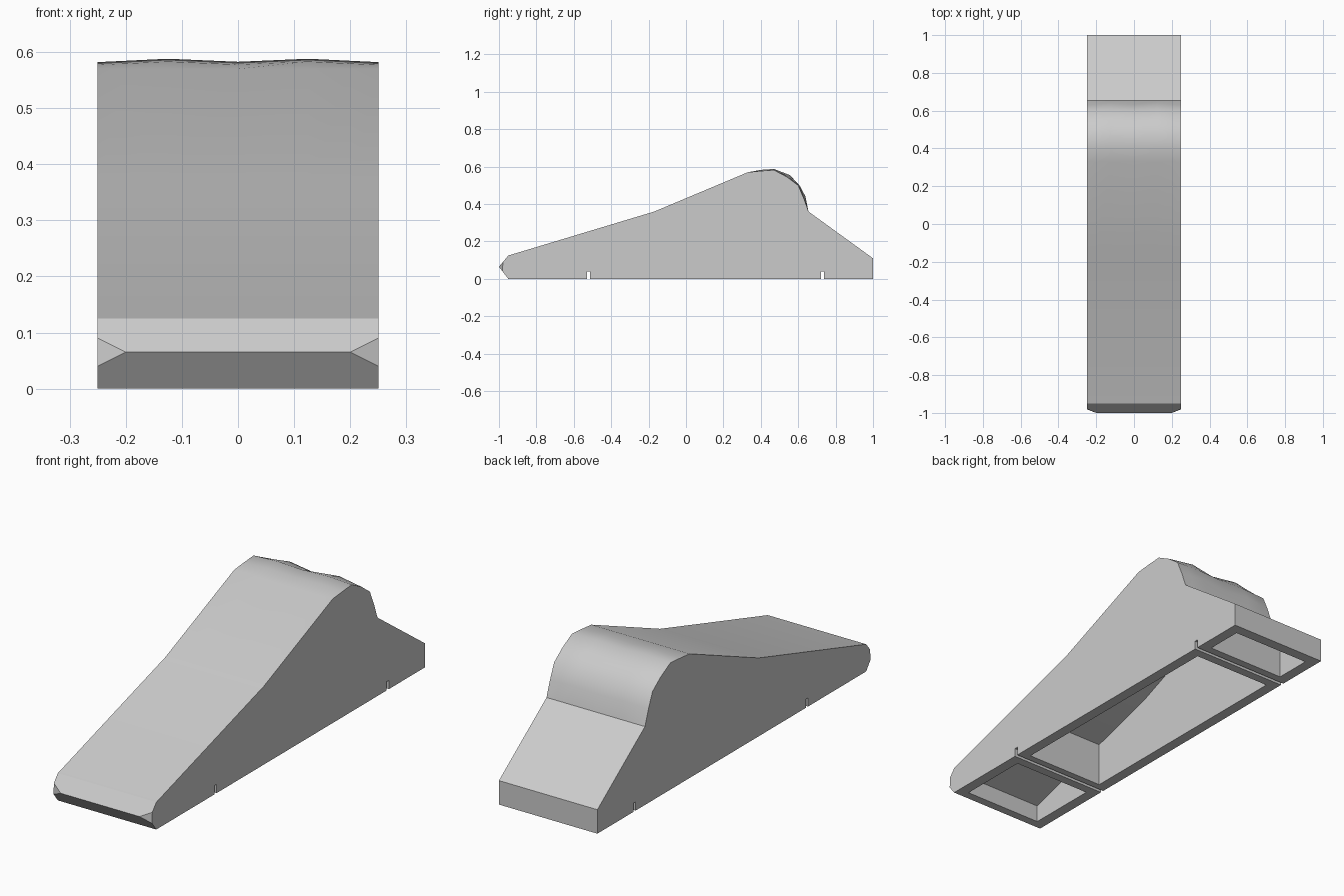
import bpy
import bmesh
import math

if "Cube" in bpy.data.objects:
    bpy.data.objects.remove(bpy.data.objects["Cube"], do_unlink=True)

grey = bpy.data.materials.new("plain grey")
grey.use_nodes = True
colour = (0.6, 0.6, 0.6, 1)
grey.diffuse_color = colour
grey.node_tree.nodes["Principled BSDF"].inputs["Base Color"].default_value = colour


def loft(name, sections):
    """Skin matching (y, z) outlines placed at each x and cap both ends."""
    bm = bmesh.new()
    rings = [[bm.verts.new((x, y, z)) for y, z in outline] for x, outline in sections]
    for a, b in zip(rings, rings[1:]):
        for i in range(len(a)):
            j = (i + 1) % len(a)
            bm.faces.new((a[i], a[j], b[j], b[i]))
    bm.faces.new(rings[0])
    bm.faces.new(rings[-1])
    bmesh.ops.remove_doubles(bm, verts=bm.verts, dist=0.0005)
    bmesh.ops.recalc_face_normals(bm, faces=bm.faces)
    mesh = bpy.data.meshes.new(name)
    bm.to_mesh(mesh)
    bm.free()
    mesh.materials.append(grey)
    obj = bpy.data.objects.new(name, mesh)
    bpy.context.collection.objects.link(obj)
    return obj


# Wedge body: hump swells between the sides and the centre line
flat_hump = [(0.40, 0.577), (0.47, 0.582), (0.54, 0.545), (0.60, 0.50), (0.63, 0.43)]
full_hump = [(0.40, 0.583), (0.47, 0.588), (0.555, 0.555), (0.607, 0.50), (0.639, 0.44)]


def body_outline(bulge, nose):
    hump = [(a[0] + (b[0] - a[0]) * bulge, a[1] + (b[1] - a[1]) * bulge)
            for a, b in zip(flat_hump, full_hump)]
    return ([(-0.95, 0)] + nose + [(-0.95, 0.125), (-0.17, 0.36), (0.33, 0.57)]
            + hump + [(0.655, 0.36), (1, 0.11), (1, 0)])


side_nose = [(-0.981, 0.04), (-0.979, 0.09)]
ridge_nose = [(-1, 0.065), (-1, 0.065)]
half = [(0.25, 0, side_nose), (0.2, 0.4, ridge_nose), (0.125, 1, ridge_nose)]
columns = ([(-x, b, n) for x, b, n in half] + [(0, 0.1, ridge_nose)]
           + [(x, b, n) for x, b, n in reversed(half)])
body = loft("wedge_body", [(x, body_outline(b, n)) for x, b, n in columns])

# Hollow pockets in the underside, following the roof line
roofs = {
    "front_pocket": [(-0.91, 0.08), (-0.57, 0.18)],
    "middle_pocket": [(-0.48, 0.205), (-0.16, 0.30), (0.34, 0.51), (0.46, 0.525),
                      (0.55, 0.47), (0.60, 0.33), (0.68, 0.28)],
    "rear_pocket": [(0.775, 0.21), (0.95, 0.085)],
}
cutters = []
for name, roof in roofs.items():
    outline = [(roof[0][0], -0.1)] + roof + [(roof[-1][0], -0.1)]
    cutters.append(loft(name, [(-0.2, outline), (0.2, outline)]))

# Axle slots across the full width
for y in (-0.52, 0.73):
    outline = [(y - 0.008, -0.1), (y - 0.008, 0.04), (y + 0.008, 0.04), (y + 0.008, -0.1)]
    cutters.append(loft("axle_slot", [(-0.3, outline), (0.3, outline)]))

bpy.ops.object.select_all(action="DESELECT")
bpy.context.view_layer.objects.active = body
body.select_set(True)
for cutter in cutters:
    cutter.hide_render = True
    cut = body.modifiers.new("cut", "BOOLEAN")
    cut.operation = "DIFFERENCE"
    cut.solver = "EXACT"
    cut.object = cutter
    bpy.ops.object.modifier_apply(modifier=cut.name)
    bpy.data.objects.remove(cutter, do_unlink=True)

bpy.ops.object.shade_smooth_by_angle(angle=math.radians(32))
